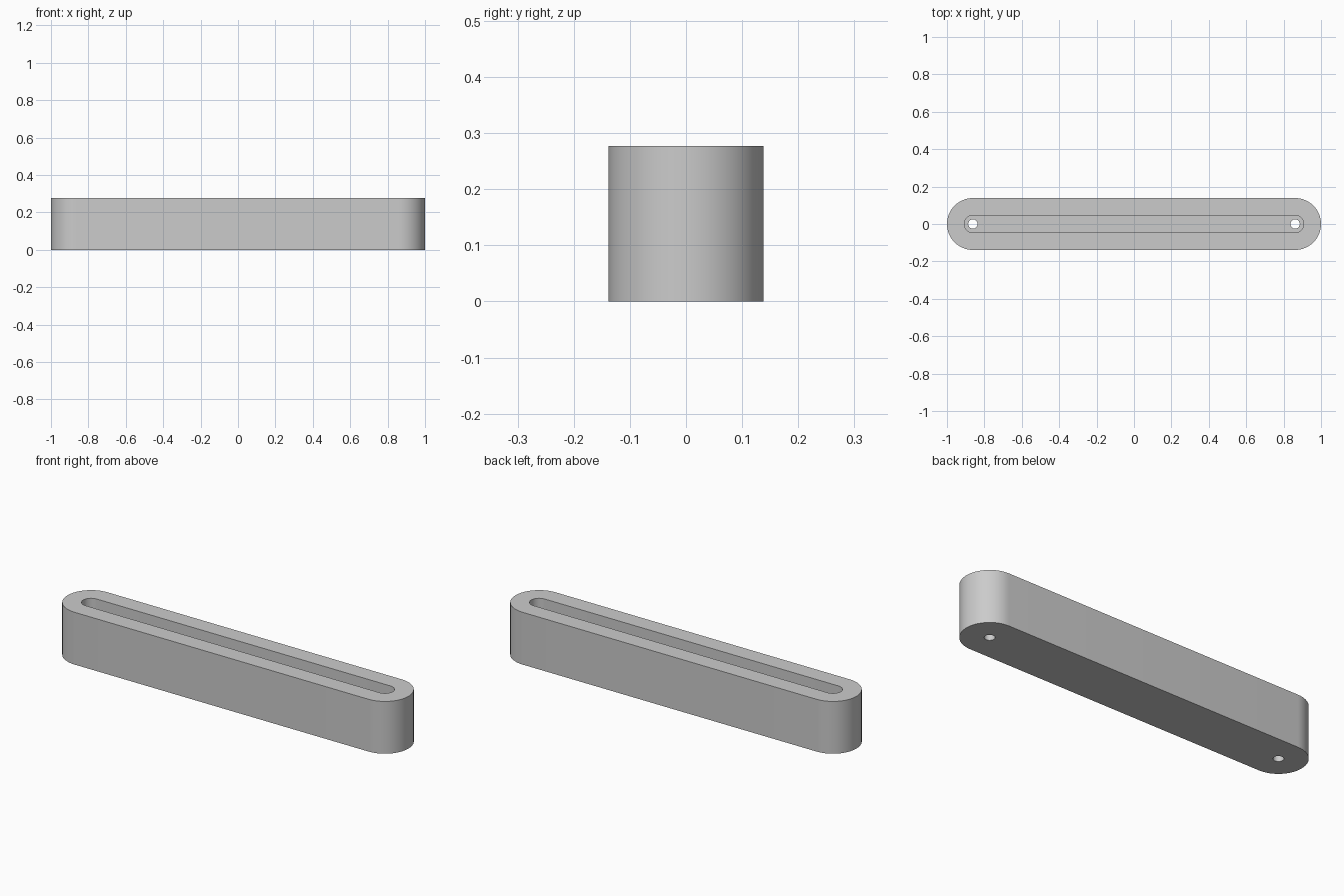
import bpy, bmesh
from math import cos, sin, pi, radians

cube = bpy.data.objects.get("Cube")
if cube:
    bpy.data.objects.remove(cube, do_unlink=True)

HEIGHT = 0.277
RADIUS = 0.1385
END_X = 1 - RADIUS      # centres of the rounded ends
SLOT_RADIUS = 0.046
SLOT_FLOOR = 0.09
HOLE_RADIUS = 0.025

grey = bpy.data.materials.new("grey")
grey.use_nodes = True
colour = (0.6, 0.6, 0.6, 1)
grey.diffuse_color = colour
grey.node_tree.nodes["Principled BSDF"].inputs["Base Color"].default_value = colour


def rounded_bar(name, centre_x, half, radius, bottom, top, steps=32):
    """Upright prism with semicircular ends; half = 0 gives a cylinder."""
    points = []
    for side, start in ((1, -pi / 2), (-1, pi / 2)):
        for i in range(steps + 1):
            if half == 0 and i == steps:
                continue
            a = start + pi * i / steps
            points.append((centre_x + side * half + radius * cos(a), radius * sin(a), bottom))
    bm = bmesh.new()
    base = bm.faces.new([bm.verts.new(p) for p in points])
    extruded = bmesh.ops.extrude_face_region(bm, geom=[base])["geom"]
    verts = [g for g in extruded if isinstance(g, bmesh.types.BMVert)]
    bmesh.ops.translate(bm, verts=verts, vec=(0, 0, top - bottom))
    bmesh.ops.recalc_face_normals(bm, faces=bm.faces)
    mesh = bpy.data.meshes.new(name)
    bm.to_mesh(mesh)
    bm.free()
    mesh.materials.append(grey)
    obj = bpy.data.objects.new(name, mesh)
    bpy.context.collection.objects.link(obj)
    return obj


# Solid bar with rounded ends
body = rounded_bar("slotted_bar", 0, END_X, RADIUS, 0, HEIGHT)

# Long slot in the top, and a screw hole through the floor at each end
cutters = [rounded_bar("slot_cutter", 0, END_X, SLOT_RADIUS, SLOT_FLOOR, HEIGHT + 0.1)]
for side, label in ((1, "left"), (-1, "right")):
    cutters.append(rounded_bar(label + "_hole_cutter", side * END_X, 0, HOLE_RADIUS, -0.1, 0.2, 16))

bpy.ops.object.select_all(action='DESELECT')
bpy.context.view_layer.objects.active = body
body.select_set(True)
for cutter in cutters:
    cutter.hide_render = True
    cut = body.modifiers.new(cutter.name, 'BOOLEAN')
    cut.operation = 'DIFFERENCE'
    cut.solver = 'EXACT'
    cut.object = cutter
    bpy.ops.object.modifier_apply(modifier=cut.name)
    bpy.data.objects.remove(cutter, do_unlink=True)

bpy.ops.object.shade_smooth_by_angle(angle=radians(30))
